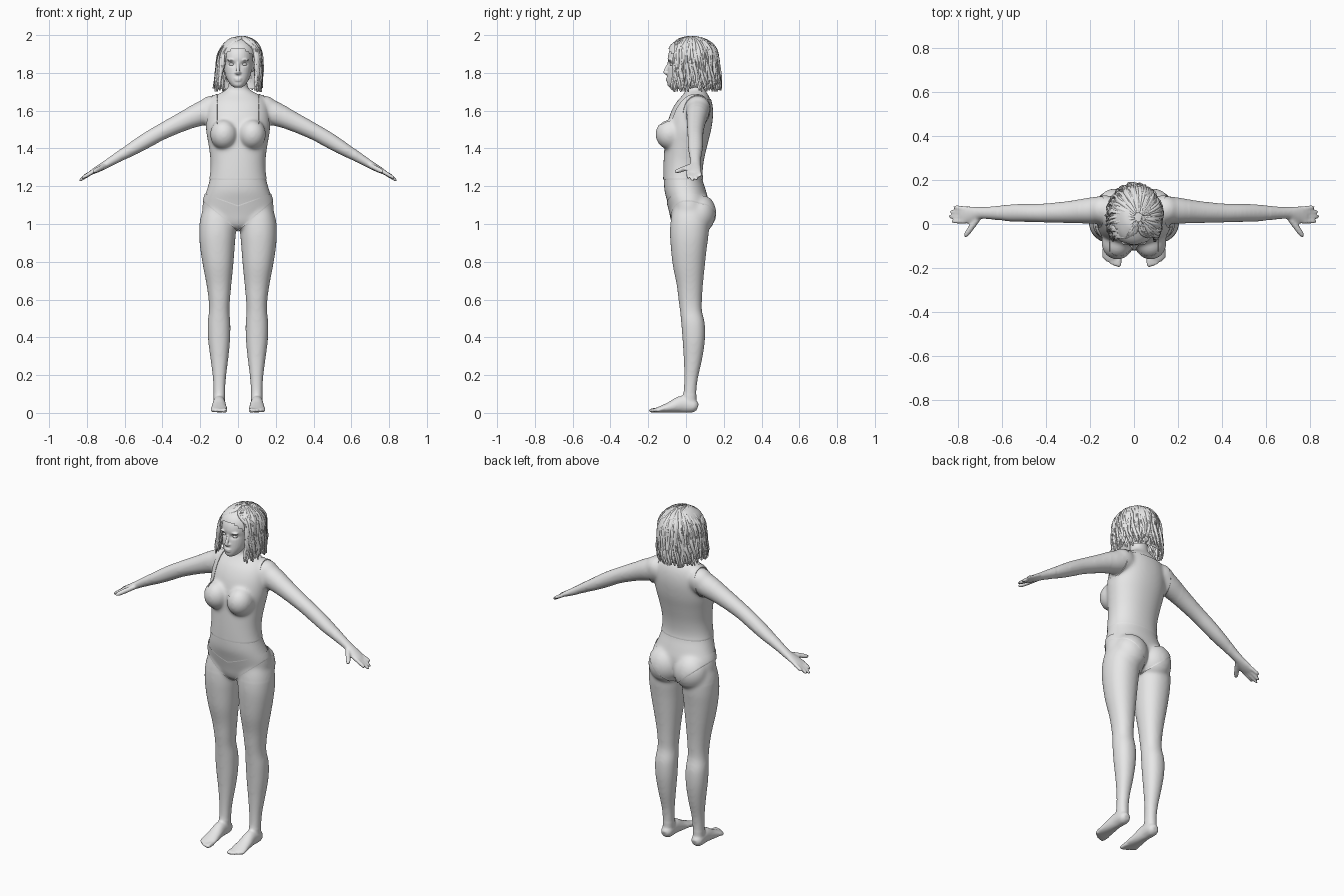
import bpy, bmesh, math, random
from mathutils import Vector, Matrix

random.seed(4)
cube = bpy.data.objects.get("Cube")
if cube:
    bpy.data.objects.remove(cube, do_unlink=True)

grey = bpy.data.materials.new("plain grey")
grey.use_nodes = True
colour = (0.8, 0.8, 0.8, 1)
grey.diffuse_color = colour
for node in grey.node_tree.nodes:
    if node.type == 'BSDF_PRINCIPLED':
        node.inputs["Base Color"].default_value = colour


def spline(rows, steps=4):
    """Smoothly interpolate rows of numbers (Catmull-Rom)."""
    out = []
    for i in range(len(rows) - 1):
        a, b, c, d = rows[max(i - 1, 0)], rows[i], rows[i + 1], rows[min(i + 2, len(rows) - 1)]
        for k in range(steps):
            t = k / steps
            out.append([q + t * (r - p + t * (2 * p - 5 * q + 4 * r - s + t * (3 * (q - r) + s - p))) / 2
                        for p, q, r, s in zip(a, b, c, d)])
    return out + [list(rows[-1])]


def skin(bm, loops):
    rings = [[bm.verts.new(p) for p in loop] for loop in loops]
    n = len(rings[0])
    for lo, hi in zip(rings, rings[1:]):
        for i in range(n):
            bm.faces.new((lo[i], lo[(i + 1) % n], hi[(i + 1) % n], hi[i]))
    bm.faces.new(rings[0])
    bm.faces.new(rings[-1])


def circle(n=32):
    return [(math.cos(math.tau * i / n), math.sin(math.tau * i / n)) for i in range(n)]


def column(bm, rows, side=1):
    """Loft level sections given as z, x from, x to, y front, y back."""
    loops = []
    for z, x0, x1, y0, y1 in spline(rows):
        loops.append([(side * ((x0 + x1) / 2 + math.copysign(abs(c) ** 0.92, c) * (x1 - x0) / 2),
                       (y0 + y1) / 2 + math.copysign(abs(s) ** 0.92, s) * (y1 - y0) / 2, z)
                      for c, s in circle()])
    skin(bm, loops)


def tube(bm, rows, side=1):
    """Loft along a path given as x, y, z, side radius, height radius."""
    rows = spline(rows)
    mids = [Vector(r[:3]) for r in rows]
    loops = []
    for i, r in enumerate(rows):
        along = (mids[min(i + 1, len(mids) - 1)] - mids[max(i - 1, 0)]).normalized()
        across = along.cross(Vector((0, 0, 1))).normalized()
        up = across.cross(along)
        ring = [mids[i] + across * c * r[3] + up * s * r[4] for c, s in circle(20)]
        loops.append([(p.x * side, p.y, p.z) for p in ring])
    skin(bm, loops)


def digit(bm, base, tip, r, side):
    """Finger or toe with a rounded end."""
    a, b = Vector(base), Vector(tip)
    tube(bm, [(*a.lerp(b, t), r * k, r * k) for t, k in ((0, 1), (0.5, 1), (0.85, 0.85), (1, 0.4))], side)


def blob(bm, centre, radii, seg=24):
    m = Matrix.Translation(centre) @ Matrix.Diagonal((*radii, 1))
    bmesh.ops.create_uvsphere(bm, u_segments=seg, v_segments=seg // 2, radius=1, matrix=m)


def finish(name, bm, angle=60):
    bmesh.ops.recalc_face_normals(bm, faces=bm.faces)
    mesh = bpy.data.meshes.new(name)
    bm.to_mesh(mesh)
    bm.free()
    mesh.materials.append(grey)
    mesh.shade_smooth()
    mesh.set_sharp_from_angle(angle=math.radians(angle))
    obj = bpy.data.objects.new(name, mesh)
    bpy.context.collection.objects.link(obj)
    return obj


def evaluated(obj):
    bpy.context.view_layer.update()
    return bpy.data.meshes.new_from_object(obj.evaluated_get(bpy.context.evaluated_depsgraph_get()))


def fuse(name, bm, voxel):
    """Merge overlapping parts into one skin and return it as a bmesh."""
    obj = finish(name, bm)
    mod = obj.modifiers.new("fuse", 'REMESH')
    mod.mode = 'VOXEL'
    mod.voxel_size = voxel
    mesh = evaluated(obj)
    bpy.data.objects.remove(obj, do_unlink=True)
    out = bmesh.new()
    out.from_mesh(mesh)
    return out


def relax(bm, rule, times):
    chosen = [v for v in bm.verts if rule(v.co)]
    for _ in range(times):
        bmesh.ops.smooth_vert(bm, verts=chosen, factor=0.5, use_axis_x=True, use_axis_y=True, use_axis_z=True)


# Torso and neck
body = bmesh.new()
torso = [(.97, .07, -.04, .06), (1.0, .13, -.07, .09), (1.06, .185, -.085, .115), (1.12, .186, -.10, .12),
         (1.18, .166, -.115, .105), (1.25, .147, -.117, .085), (1.33, .142, -.115, .09), (1.42, .153, -.11, .11),
         (1.5, .166, -.105, .13), (1.58, .165, -.085, .14), (1.64, .15, -.055, .135), (1.68, .12, -.02, .12),
         (1.71, .065, 0, .10), (1.74, .05, -.005, .085), (1.8, .05, -.01, .085)]
column(body, [(z, -w, w, f, b) for z, w, f, b in torso])

leg = [(1.12, .04, .17, -.06, .09), (1.03, .012, .2, -.08, .12), (.95, .012, .206, -.085, .12),
       (.87, .018, .2, -.08, .11), (.78, .025, .186, -.07, .1), (.68, .035, .167, -.05, .09),
       (.6, .042, .156, -.04, .085), (.54, .045, .154, -.032, .085), (.47, .04, .161, -.025, .1),
       (.38, .042, .158, -.018, .1), (.28, .052, .145, -.012, .085), (.18, .064, .133, -.01, .063),
       (.1, .068, .13, -.015, .055), (.03, .07, .13, -.03, .058)]
foot = [(.1, .062, .03, .018, .018), (.1, .04, .036, .033, .035), (.1, -.02, .046, .034, .045),
        (.1, -.08, .031, .04, .03), (.1, -.13, .02, .045, .018), (.1, -.16, .014, .04, .012)]
arm = [(.11, .07, 1.61, .055, .055), (.18, .062, 1.59, .062, .066), (.28, .055, 1.548, .052, .053),
       (.4, .05, 1.49, .044, .044), (.48, .05, 1.445, .042, .042), (.56, .05, 1.397, .04, .036),
       (.65, .05, 1.345, .029, .026), (.7, .05, 1.315, .028, .021), (.735, .044, 1.295, .036, .018),
       (.765, .04, 1.279, .04, .014), (.785, .04, 1.268, .034, .01)]
for s in (1, -1):
    # Shoulder, bust and seat
    blob(body, (s * .14, .065, 1.615), (.07, .065, .065))
    blob(body, (s * .075, -.085, 1.475), (.07, .074, .078))
    blob(body, (s * .085, .07, 1.055), (.098, .088, .105))
    # Legs, feet and toes
    column(body, leg, s)
    tube(body, foot, s)
    for i in range(5):
        x = .069 + i * .0165
        digit(body, (x, -.14, .015), (x, -.196 + i * i * .0025, .012), .013 if i == 0 else .010, s)
    # Arms, hands and fingers
    tube(body, arm, s)
    for y, x in ((.07, .818), (.051, .836), (.031, .842), (.011, .828)):
        digit(body, (.765, y, 1.279), (x, y * 1.1, 2.07 - x), .0105, s)
    digit(body, (.705, .03, 1.308), (.768, -.058, 1.275), .014, s)

body = fuse("body", body, .0065)
relax(body, lambda c: True, 2)
relax(body, lambda c: abs(c.x) < .62 and c.z > .1, 10)
relax(body, lambda c: abs(c.x) < .25 and 1.0 < c.z < 1.72, 10)


def garment(name, planes, keep):
    """Thin cloth cut from a copy of the skin along the given planes."""
    bm = body.copy()
    for point, normal in planes:
        bmesh.ops.bisect_plane(bm, geom=bm.verts[:] + bm.edges[:] + bm.faces[:],
                               plane_co=point, plane_no=normal)
    drop = [f for f in bm.faces if not keep(f.calc_center_median())]
    bmesh.ops.delete(bm, geom=drop, context='FACES')
    bm.normal_update()
    normals = [(v, v.normal.copy()) for v in bm.verts]
    for v, n in normals:
        v.co += n * .004
    hem = bmesh.ops.extrude_edge_only(bm, edges=[e for e in bm.edges if e.is_boundary])
    for v in [g for g in hem["geom"] if isinstance(g, bmesh.types.BMVert)]:
        v.co -= v.normal * .006 if v.normal.length else Vector()
    finish(name, bm, 50)


# Sleeveless top with a square neck
cuts = [((0, 0, 1.24), (0, 0, 1)), ((0, 0, 1.66), (0, 0, 1)), ((0, .05, 0), (0, 1, 0))]
for s in (1, -1):
    cuts += [((s * .17, 0, 1.5), (s, 0, .19)), ((s * .108, 0, 0), (1, 0, 0)), ((0, 0, 1.505), (-s * .2, 0, 1))]


def in_top(c):
    x = abs(c.x)
    neck = 1.505 + .2 * x if c.y < .05 else 1.66
    return c.z > 1.24 and x + .19 * (c.z - 1.5) < .17 and not (x < .108 and c.z > neck)


garment("tank_top", cuts, in_top)

# Low briefs
cuts = [((0, 0, h), (-s * k, 0, 1)) for s in (1, -1) for h, k in ((1.10, .36), (.97, .85))]
garment("briefs", cuts, lambda c: .97 + .85 * abs(c.x) < c.z < 1.10 + .36 * abs(c.x))
finish("body", body)

# Head with nose, lips, brows and ears
head = bmesh.new()
skull = [(1.722, .02, -.085, -.03), (1.735, .037, -.098, .01), (1.765, .058, -.1, .05), (1.8, .07, -.098, .08),
         (1.845, .077, -.094, .1), (1.88, .079, -.097, .11), (1.92, .074, -.085, .11), (1.96, .05, -.05, .09),
         (1.975, .02, -.01, .05)]
column(head, [(z, -w, w, f, b) for z, w, f, b in skull])
tube(head, [(0, -.088, 1.858, .008, .008), (0, -.101, 1.83, .008, .008), (0, -.11, 1.806, .011, .011),
            (0, -.1, 1.794, .012, .006)])
blob(head, (0, -.097, 1.77), (.022, .010, .005))
blob(head, (0, -.096, 1.760), (.020, .011, .006))
for s in (1, -1):
    blob(head, (s * .034, -.083, 1.868), (.024, .014, .007))
    blob(head, (s * .010, -.099, 1.800), (.008, .008, .006))
    blob(head, (s * .078, .015, 1.835), (.008, .02, .032))
head = fuse("head", head, .004)
relax(head, lambda c: True, 3)
for v in head.verts:
    if v.co.y < -.03:
        away = ((abs(v.co.x) - .032) / .018) ** 2 + ((v.co.z - 1.846) / .011) ** 2
        v.co.y += .010 * math.exp(-away)
finish("head", head)
for side, s in (("left", 1), ("right", -1)):
    eye = bmesh.new()
    blob(eye, (s * .032, -.074, 1.845), (.015, .012, .008))
    finish(side + "_eye", eye)

# Hair mass, open around the face
hair = bmesh.new()
mass = [(1.715, .112, -.02, .155), (1.76, .112, -.04, .16), (1.83, .104, -.09, .155), (1.9, .1, -.1, .15),
        (1.95, .08, -.08, .125), (1.982, .045, -.03, .08), (1.99, .015, 0, .05)]
column(hair, [(z, -w, w, f, b) for z, w, f, b in mass])
opening = [f for f in hair.faces if f.calc_center_median().z < 1.935 and
           f.calc_center_median().y < -.03 - .9 * (f.calc_center_median().z - 1.86)]
bmesh.ops.delete(hair, geom=opening, context='FACES')
finish("hair_mass", hair)

# Wavy locks falling from the crown and swept off the face
locks = bpy.data.curves.new("hair_locks", 'CURVE')
locks.dimensions = '3D'
locks.bevel_depth = .0095
locks.bevel_resolution = 1
locks.resolution_u = 2
steps = 13
for i in range(170):
    turn = -math.pi + math.tau * (i + random.random()) / 170
    begin, end = random.uniform(.12, .5), random.uniform(1.70, 1.755)
    part, phase, puff = random.uniform(.88, 1.3), random.uniform(0, 6), random.uniform(.95, 1.03)
    path = locks.splines.new('NURBS')
    path.points.add(steps - 1)
    path.use_endpoint_u = True
    for k, p in enumerate(path.points):
        t = k / (steps - 1)
        tilt = min(begin + t * 2.4, math.pi / 2)
        fall = max(0, (begin + t * 2.4 - math.pi / 2) / (begin + 2.4 - math.pi / 2))
        sweep = part * min(1, max(0, (tilt - .4) / .7))
        d = math.copysign(max(abs(turn), sweep), turn) + .09 * t * math.sin(9 * t + phase)
        out = math.sin(tilt) * puff * (1 + .12 * fall + .025 * math.sin(11 * t + phase))
        z = 1.873 + .118 * math.cos(tilt) - fall * (1.873 - end)
        p.co = (.02 * (1 - t) + .112 * out * math.sin(d), .03 - .138 * out * math.cos(d), z, 1)
        p.radius = .25 + .85 * math.sin(math.pi * min(1, .08 + t * .9)) ** .5
draft = bpy.data.objects.new("hair_draft", locks)
bpy.context.collection.objects.link(draft)
strands = bmesh.new()
strands.from_mesh(evaluated(draft))
bpy.data.objects.remove(draft, do_unlink=True)
finish("hair_locks", strands)
